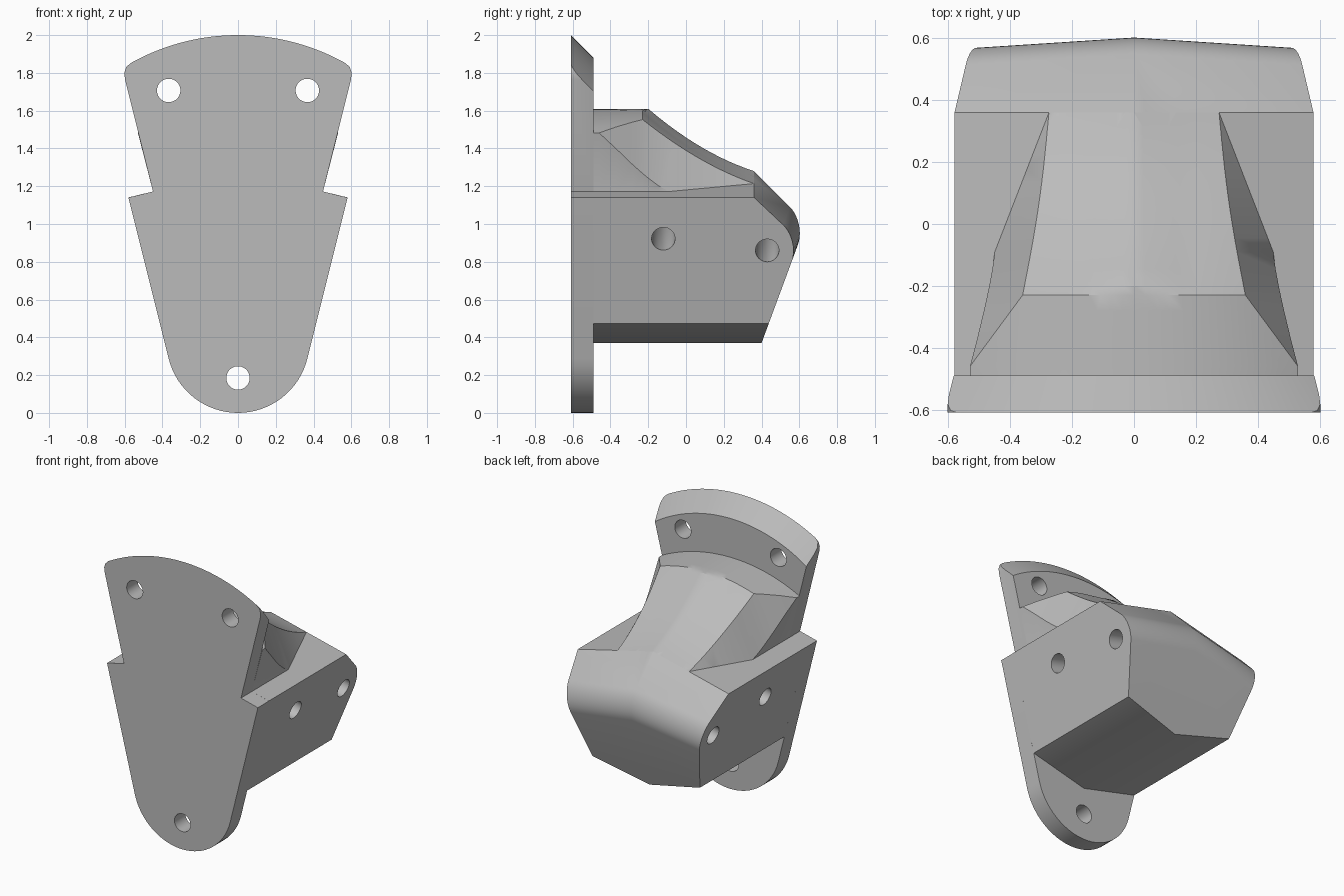
import bpy, bmesh, math
from mathutils import Vector, Matrix

if "Cube" in bpy.data.objects:
    bpy.data.objects.remove(bpy.data.objects["Cube"], do_unlink=True)

grey = bpy.data.materials.new("plain_grey")
grey.use_nodes = True
GREY = (0.5, 0.5, 0.5, 1)
grey.diffuse_color = GREY
grey.node_tree.nodes["Principled BSDF"].inputs["Base Color"].default_value = GREY

FRONT, BACK = -0.61, -0.49      # faces of the mounting plate
SLOPE, ROOF, R = 0.25, 0.24, 1.165


def finish(bm, name):
    bmesh.ops.recalc_face_normals(bm, faces=bm.faces)
    mesh = bpy.data.meshes.new(name)
    bm.to_mesh(mesh)
    bm.free()
    mesh.materials.append(grey)
    obj = bpy.data.objects.new(name, mesh)
    bpy.context.collection.objects.link(obj)
    return obj


def boolean(target, tool, operation):
    mod = target.modifiers.new(operation, 'BOOLEAN')
    mod.operation, mod.object, mod.solver = operation, tool, 'EXACT'
    bpy.context.view_layer.update()
    graph = bpy.context.evaluated_depsgraph_get()
    mesh = bpy.data.meshes.new_from_object(target.evaluated_get(graph))
    target.modifiers.clear()
    target.data = mesh
    bpy.data.objects.remove(tool, do_unlink=True)


def cylinder(name, centre, axis, depth, r1, r2, segments):
    bm = bmesh.new()
    turn = Vector((0, 0, 1)).rotation_difference(Vector(axis)).to_matrix().to_4x4()
    bmesh.ops.create_cone(bm, cap_ends=True, segments=segments, radius1=r1, radius2=r2,
                          depth=depth, matrix=Matrix.Translation(centre) @ turn)
    return finish(bm, name)


# Mounting plate: stepped outline with a round foot, extruded backwards
foot = 0.378
half = [(foot * math.sin(a), foot - foot * math.cos(a))
        for a in (math.radians(76) * i / 16 for i in range(17))]
half += [(0.58, 1.14), (0.45, 1.172), (0.598, 1.765), (0.602, 1.80), (0.592, 1.83),
         (0.57, 1.851), (0.54, 1.95)]
outline = half + [(0, 2.1)] + [(-x, z) for x, z in reversed(half[1:])]
bm = bmesh.new()
face = bm.faces.new([bm.verts.new((x, FRONT, z)) for x, z in outline])
grown = bmesh.ops.extrude_face_region(bm, geom=[face])["geom"]
bmesh.ops.translate(bm, vec=(0, BACK - FRONT, 0),
                    verts=[v for v in grown if isinstance(v, bmesh.types.BMVert)])
plate = finish(bm, "mounting_bracket")
# Conical bevel along the arched top
boolean(plate, cylinder("top_cone", (0, -0.55, 2 - R), (0, 1, 0), 0.4,
                        R + 0.14, R - 0.26, 256), 'INTERSECT')

# Wedge block: a box trimmed by slanted planes, with a rounded nose
bm = bmesh.new()
bmesh.ops.create_cube(bm, size=4, matrix=Matrix.Translation((0, 2 + BACK, 1)))
planes = [((0, 0.40, 0.37), (0, 1, -0.37))]
for s in (1, -1):
    planes += [((s * 0.58, 0, 1.14), (s, 0, -SLOPE)),
               ((0, 0, 1.28), (s * ROOF, 0, 1)),
               ((0, 0, 0.37), (s * SLOPE, 0, -1)),
               ((0, 0.36, 1.28), (s * ROOF, 1, 1))]
for point, normal in planes:
    cut = bmesh.ops.bisect_plane(bm, geom=bm.verts[:] + bm.edges[:] + bm.faces[:],
                                 plane_co=point, plane_no=normal, clear_outer=True)
    bmesh.ops.contextual_create(
        bm, geom=[e for e in cut["geom_cut"] if isinstance(e, bmesh.types.BMEdge)])
bmesh.ops.recalc_face_normals(bm, faces=bm.faces)
nose = [e for e in bm.edges if all(v.co.y > 0.55 and v.co.z > 0.8 for v in e.verts)]
bmesh.ops.bevel(bm, geom=nose, offset=0.12, segments=10, profile=0.5, affect='EDGES')
block = finish(bm, "wedge_block")


# Saddle: arched shoulder that sweeps down in a hollow curve to the block
def top_height(x, y):
    crease = -0.2 - 0.03 * min(1, x / 0.17)
    u = (0.36 - y) / (0.36 - crease)
    arc = R - math.sqrt(R * R - x * x)
    k = min(1, u)
    hollow = 1.28 + 0.33 * (0.55 * u + 0.45 * u * u) - arc * k - ROOF * x * (1 - k)
    return min(1.61 - arc, hollow)


def section(y):
    t = max(0, (y + 0.09) / 0.45)
    base_x = 0.45 - 0.175 * t
    base = (base_x, 1.28 - ROOF * base_x)
    rise = 0.32 * min(1, max(0, (-0.09 - y) / 0.37)) ** 1.24
    kink = (base_x + SLOPE * rise, base[1] + rise)
    if y <= -0.23:
        top_x = 0.53 - 0.17 * max(0, (y + 0.46) / 0.23)
    else:
        t = (y + 0.23) / 0.59
        top_x = 0.36 - 0.085 * t - 0.01 * math.sin(math.pi * t)
    top = [(top_x * i / 10, top_height(top_x * i / 10, y)) for i in range(10, -1, -1)]
    if y <= -0.46:
        kink = top[0]
    side = [(base_x, 0.9), base, kink] + top
    return side + [(-x, z) for x, z in reversed(side[:-1])]


bm = bmesh.new()
stations = [BACK, -0.46, -0.37, -0.28, -0.23, -0.2, -0.145]
stations += [-0.09 + 0.045 * i for i in range(11)]
rings = [[bm.verts.new((x, y, z)) for x, z in section(y)] for y in stations]
for a, b in zip(rings, rings[1:]):
    for i in range(len(a)):
        j = (i + 1) % len(a)
        bm.faces.new((a[i], a[j], b[j], b[i]))
bm.faces.new(rings[0])
bm.faces.new(rings[-1])
bmesh.ops.remove_doubles(bm, verts=bm.verts, dist=0.0005)
saddle = finish(bm, "saddle")

# Join the solids, then drill the holes
boolean(block, saddle, 'UNION')
boolean(plate, block, 'UNION')
for x, z in ((-0.367, 1.707), (0.367, 1.707), (0, 0.185)):
    boolean(plate, cylinder("plate_hole", (x, -0.55, z), (0, 1, 0), 0.3, 0.062, 0.062, 40),
            'DIFFERENCE')
for s in (1, -1):
    for y, z in ((-0.12, 0.922), (0.43, 0.86)):
        inward = Vector((-s, 0, SLOPE)).normalized()
        mouth = Vector((s * (0.58 - SLOPE * (1.14 - z)), y, z))
        boolean(plate, cylinder("side_hole", mouth + inward * 0.22, inward, 0.64,
                                0.062, 0.062, 40), 'DIFFERENCE')

bpy.ops.object.select_all(action='DESELECT')
plate.select_set(True)
bpy.context.view_layer.objects.active = plate
bpy.ops.object.shade_smooth_by_angle(angle=math.radians(30))
